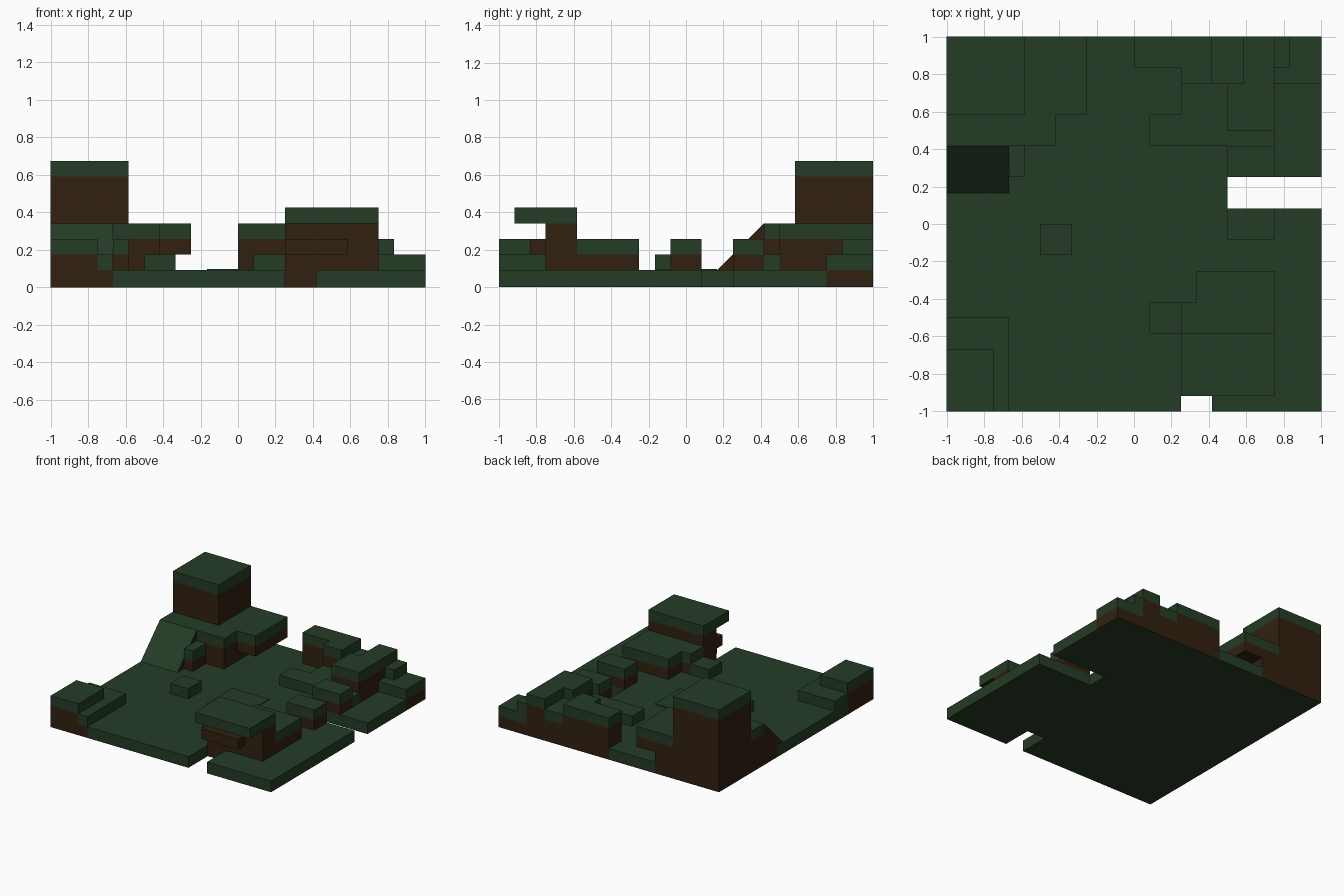
import bpy
import bmesh

if "Cube" in bpy.data.objects:
    bpy.data.objects.remove(bpy.data.objects["Cube"], do_unlink=True)

CELL = 1 / 12


def make_material(name, color):
    mat = bpy.data.materials.new(name)
    mat.use_nodes = True
    mat.diffuse_color = color
    mat.node_tree.nodes["Principled BSDF"].inputs["Base Color"].default_value = color
    return mat


GRASS = make_material("dark grass green", (0.018, 0.045, 0.019, 1))
SOIL = make_material("dark soil brown", (0.031, 0.0152, 0.005, 1))


def level(n):
    """Height of terrain layer n."""
    return n * CELL + 0.008 if n > 0 else 0.0


def finish(name, bm, is_soil):
    """Turn a bmesh into an object, colouring each face by a rule."""
    bmesh.ops.recalc_face_normals(bm, faces=bm.faces[:])
    bm.normal_update()
    for face in bm.faces:
        face.material_index = int(is_soil(face))
    mesh = bpy.data.meshes.new(name)
    bm.to_mesh(mesh)
    bm.free()
    mesh.materials.append(GRASS)
    mesh.materials.append(SOIL)
    obj = bpy.data.objects.new(name, mesh)
    bpy.context.collection.objects.link(obj)
    return obj


def prism(name, outline, z0, z1, is_soil):
    """Extrude an outline given in cells between two heights."""
    bm = bmesh.new()
    base = bm.faces.new([bm.verts.new((x * CELL, y * CELL, z0)) for x, y in outline])
    top = bmesh.ops.extrude_face_region(bm, geom=[base])["geom"]
    for v in top:
        if isinstance(v, bmesh.types.BMVert):
            v.co.z = z1
    return finish(name, bm, is_soil)


def rect(x0, x1, y0, y1):
    return [(x0, y0), (x1, y0), (x1, y1), (x0, y1)]


def terrace(name, outline, bottom, top):
    """Soil body with a one-layer grass cap."""
    if top - bottom > 1:
        prism(name + "_soil", outline, level(bottom), level(top - 1), lambda f: True)
    prism(name + "_grass", outline, level(top - 1), level(top), lambda f: False)


# Ground slab with two notches; some stretches of its rim are bare soil
def rim_is_soil(face):
    if abs(face.normal.z) > 0.5:
        return False
    x, y, _ = face.calc_center_median() / CELL
    back = y > 11.9 and (x < -5 or x > 0)
    left = x < -11.9 and (y > 3 or y < -8)
    front = y < -11.9 and x < -8
    right = x > 11.9 and y > 9
    notch = 3 < x < 5 and -9.1 < y < -8.9
    return back or left or front or right or notch


ground = [(-12, -12), (-8, -12), (3, -12), (3, -9), (5, -9), (5, -12), (12, -12),
          (12, 1), (6, 1), (6, 3), (12, 3), (12, 9), (12, 12), (0, 12), (-5, 12),
          (-12, 12), (-12, 3), (-12, -8)]
prism("ground_slab", ground, 0, level(1), rim_is_soil)
prism("centre_patch", rect(-2, 2, -2, 2), level(1), level(1) + 0.006, lambda f: False)

# Tower and the plateau around it
terrace("tower", rect(-12, -7, 7, 12), 1, 8)
terrace("plateau", [(-12, 5), (-5, 5), (-5, 12), (-7, 12), (-7, 7), (-12, 7)], 1, 4)
terrace("plateau_overhang", rect(-5, -3, 7, 12), 2, 4)
terrace("plateau_step", rect(-8, -7, 3, 5), 1, 3)

# Grassy ramp up to the plateau
bm = bmesh.new()
side = [(2, 1), (5, 1), (5, 4)]
face = bm.faces.new([bm.verts.new((-1, y * CELL, level(n))) for y, n in side])
for v in bmesh.ops.extrude_face_region(bm, geom=[face])["geom"]:
    if isinstance(v, bmesh.types.BMVert):
        v.co.x = -8 * CELL
finish("ramp", bm, lambda f: f.normal.z < 0.5)

# Front left mound
terrace("mound", rect(-12, -9, -12, -8), 1, 3)
terrace("mound_step", [(-9, -12), (-8, -12), (-8, -6), (-12, -6), (-12, -8), (-9, -8)], 1, 2)

# Small loose block
terrace("small_block", rect(-6, -4, -2, 0), 1, 2)

# Front cliff with overhanging top and a ledge
prism("cliff_wall", rect(3, 9, -9, -7), level(1), level(4), lambda f: True)
prism("cliff_ledge", rect(3, 7, -10, -9), level(2), level(3), lambda f: True)
prism("cliff_top", rect(3, 9, -11, -7), level(4), level(5), lambda f: f.normal.z < -0.5)
terrace("cliff_terrace", [(3, -7), (9, -7), (9, -3), (4, -3), (4, -5), (3, -5)], 1, 3)
terrace("cliff_step", rect(1, 3, -7, -5), 1, 2)

# Blocks either side of the channel
terrace("channel_front_block", rect(6, 9, -1, 1), 1, 3)
terrace("channel_back_block", rect(6, 9, 3, 5), 1, 3)

# Back right hills
terrace("low_shelf", [(1, 5), (9, 5), (9, 6), (6, 6), (6, 9), (3, 9), (3, 7), (1, 7)], 1, 2)
terrace("right_hill", [(6, 6), (9, 6), (9, 12), (7, 12), (7, 9), (6, 9)], 1, 4)
terrace("hill_saddle", rect(5, 7, 9, 12), 1, 3)
terrace("middle_hill", [(0, 10), (3, 10), (3, 9), (5, 9), (5, 12), (0, 12)], 1, 4)
terrace("corner_shelf", rect(9, 12, 9, 12), 1, 2)
terrace("corner_block", rect(9, 10, 10, 12), 2, 3)
